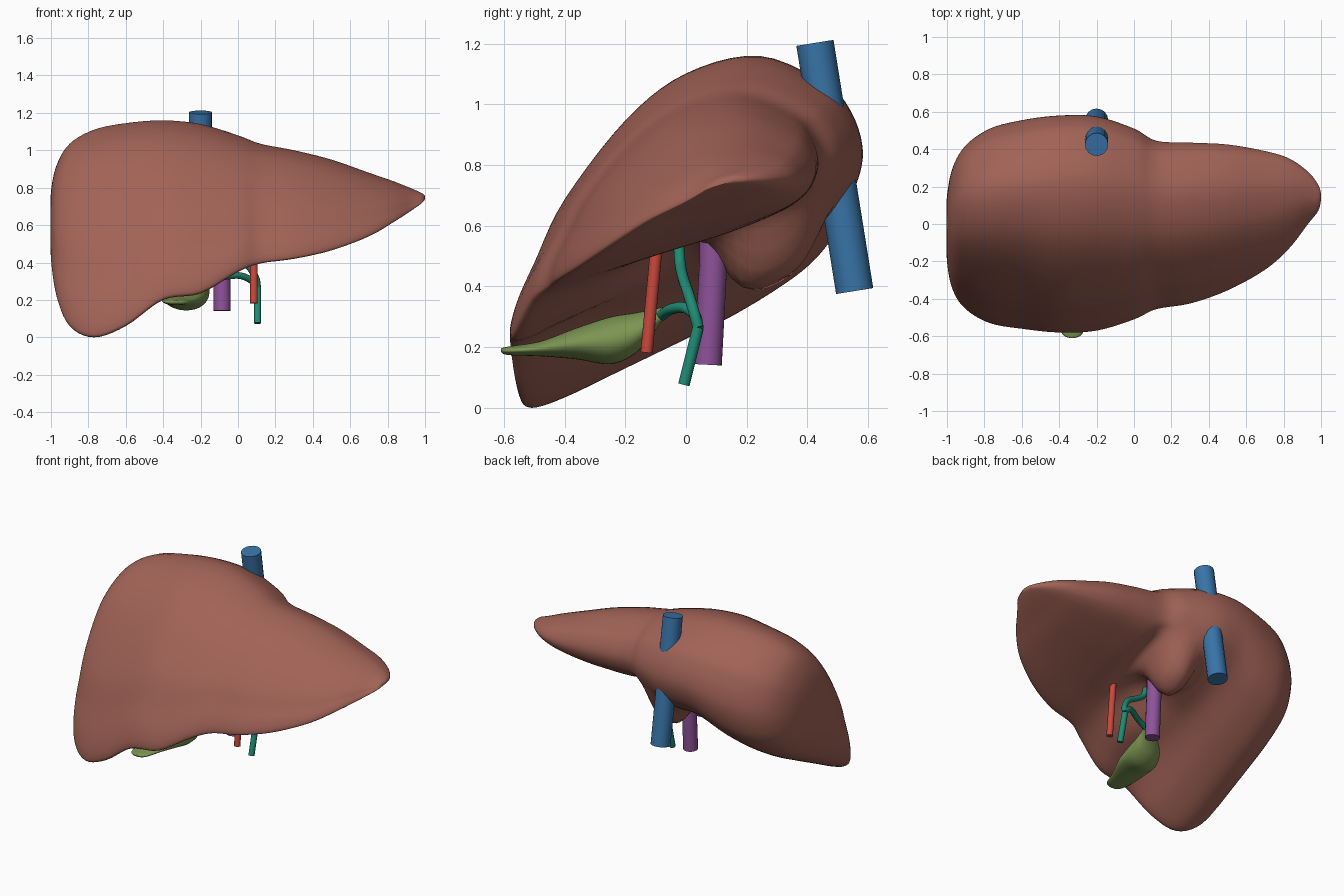
import bpy, bmesh, math
from mathutils import Vector

if "Cube" in bpy.data.objects:
    bpy.data.objects.remove(bpy.data.objects["Cube"], do_unlink=True)


def material(name, rgb):
    mat = bpy.data.materials.new(name)
    mat.use_nodes = True
    mat.diffuse_color = (*rgb, 1)
    bsdf = next(n for n in mat.node_tree.nodes if n.type == 'BSDF_PRINCIPLED')
    bsdf.inputs["Base Color"].default_value = (*rgb, 1)
    return mat


def spline(points, steps, closed=False):
    """Smooth Catmull-Rom samples through points of any dimension."""
    pts = [Vector(p) for p in points]
    count = len(pts)

    def at(i):
        return pts[i % count] if closed else pts[max(0, min(count - 1, i))]

    out = []
    for i in range(count if closed else count - 1):
        a, b, c, d = (at(i + k) for k in (-1, 0, 1, 2))
        for s in range(steps):
            t = s / steps
            out.append(b + (c - a) * (t / 2) + (a * 2 - b * 5 + c * 4 - d) * (t * t / 2)
                       + (b * 3 - a - c * 3 + d) * (t ** 3 / 2))
    if not closed:
        out.append(pts[-1])
    return out


def smooth(obj, angle):
    bpy.ops.object.select_all(action='DESELECT')
    obj.select_set(True)
    bpy.context.view_layer.objects.active = obj
    bpy.ops.object.shade_smooth_by_angle(angle=math.radians(angle))


def loft(name, rings, mat):
    """Skin a list of equal rings and close both ends with a fan."""
    bm = bmesh.new()
    loops = [[bm.verts.new(p) for p in ring] for ring in rings]
    n = len(loops[0])
    for lower, upper in zip(loops, loops[1:]):
        for i in range(n):
            j = (i + 1) % n
            bm.faces.new((lower[i], lower[j], upper[j], upper[i]))
    for end in (loops[0], loops[-1]):
        hub = bm.verts.new(sum((v.co for v in end), Vector()) / n)
        for i in range(n):
            bm.faces.new((end[i], end[(i + 1) % n], hub))
    bmesh.ops.recalc_face_normals(bm, faces=bm.faces)
    mesh = bpy.data.meshes.new(name)
    bm.to_mesh(mesh)
    bm.free()
    mesh.materials.append(mat)
    obj = bpy.data.objects.new(name, mesh)
    bpy.context.collection.objects.link(obj)
    smooth(obj, 80)


def tube(name, path, radius, mat):
    """Round vessel with flat cut ends."""
    curve = bpy.data.curves.new(name, 'CURVE')
    curve.dimensions = '3D'
    curve.bevel_depth = radius
    curve.bevel_resolution = 6
    curve.use_fill_caps = True
    line = curve.splines.new('POLY')
    line.points.add(len(path) - 1)
    for point, co in zip(line.points, path):
        point.co = (*co, 1)
    curve.materials.append(mat)
    obj = bpy.data.objects.new(name, curve)
    bpy.context.collection.objects.link(obj)
    bpy.ops.object.select_all(action='DESELECT')
    obj.select_set(True)
    bpy.context.view_layer.objects.active = obj
    bpy.ops.object.convert(target='MESH')
    smooth(bpy.context.object, 40)


def bump(x, y, cx, cy, rx, ry, power=1):
    """Rounded hill; a higher power gives a flatter crown."""
    return math.exp(-(((x - cx) / rx) ** 2 + ((y - cy) / ry) ** 2) ** power)


liver_brown = material("liver brown", (0.36, 0.125, 0.095))
vein_blue = material("vein blue", (0.04, 0.175, 0.39))
portal_purple = material("portal purple", (0.27, 0.085, 0.32))
artery_red = material("artery red", (0.58, 0.065, 0.045))
duct_teal = material("duct teal", (0.014, 0.26, 0.17))
bladder_green = material("bladder green", (0.2, 0.3, 0.085))

# Liver: one side profile, stretched to the extents at each station
# Upper surface from front edge to back, then the sloping underside
UPPER = [(.02, 0), (0, .035), (.02, .14), (.07, .28), (.155, .5), (.33, .78), (.5, .94),
         (.71, 1), (.9, .9), (.97, .8), (1, .67), (.98, .55)]
UNDER = [(.93, .46), (.84, .38), (.67, .28), (.5, .2), (.3, .11), (.12, .03)]
# x, front y, back y, bottom z, top z
STATIONS = [
    (-1, -.05, .05, .55, .65), (-1, -.2, .15, .42, .78), (-.97, -.35, .3, .22, .92),
    (-.9, -.455, .42, .06, 1.035), (-.77, -.53, .51, 0, 1.11), (-.6, -.56, .555, .06, 1.145),
    (-.4, -.58, .58, .2, 1.16), (-.2, -.57, .575, .235, 1.14), (0, -.51, .51, .35, 1.08),
    (.12, -.455, .445, .395, 1.035), (.3, -.425, .435, .42, 1), (.5, -.355, .425, .465, .95),
    (.7, -.245, .39, .54, .88), (.83, -.13, .35, .615, .835), (.93, 0, .28, .68, .795),
    (.985, .07, .21, .72, .77), (1, .13, .16, .74, .755)]
STEPS = 5
profile = spline(UPPER + UNDER, STEPS, closed=True)
first_under = (len(UPPER) - 1) * STEPS
rings = []
for x, front, back, low, high in spline(STATIONS, STEPS):
    ring = []
    for i, (u, v) in enumerate(profile):
        y = front + (back - front) * u
        z = low + (high - low) * v
        if i > first_under:
            # Hollow at the vessels, bladder bed, small back lobe, cleft beside it
            fade = min(1, (i - first_under) / STEPS, (len(profile) - i) / STEPS)
            z += fade * (.1 * bump(x, y, -.1, -.04, .17, .16)
                         + .03 * bump(x, y, -.27, -.3, .12, .2)
                         - .16 * bump(x, y, -.07, .28, .11, .17, 2)
                         + .04 * bump(x, y, .1, .2, .05, .2))
        ring.append(Vector((x, y, z)))
    rings.append(ring)
loft("liver", rings, liver_brown)

# Gallbladder: flattened fundus in front, full body, narrow neck
# x, y, z, half width, half height
BLADDER = [(-.33, -.61, .19, .012, .006), (-.33, -.585, .188, .055, .014),
           (-.32, -.48, .195, .085, .025), (-.295, -.36, .212, .112, .052),
           (-.275, -.25, .222, .115, .078), (-.25, -.17, .245, .098, .068),
           (-.21, -.11, .285, .06, .04), (-.15, -.07, .315, .018, .018)]
angles = [math.tau * k / 32 for k in range(32)]
rings = [[Vector((x + wide * math.cos(a), y, z + tall * math.sin(a))) for a in angles]
         for x, y, z, wide, tall in spline(BLADDER, 5)]
loft("gallbladder", rings, bladder_green)

# Vessels
tube("vena_cava", [(-.2, .556, .385), (-.2, .425, 1.203)], .062, vein_blue)
tube("portal_vein", [(-.085, .072, .142), (-.085, .09, .48), (-.085, .09, .64)], .046,
     portal_purple)
tube("hepatic_artery", [(.085, -.13, .182), (.085, -.1, .5), (.085, -.09, .6)], .02, artery_red)

# Bile ducts
joint = (.105, .04, .265)
tube("bile_duct", [(.105, -.007, .076), joint], .019, duct_teal)
tube("hepatic_duct", spline([joint, (.095, .025, .32), (.05, .005, .385), (-.02, -.01, .43),
                             (-.09, -.02, .48), (-.12, -.025, .56)], 6), .018, duct_teal)
tube("cystic_duct", spline([joint, (.07, .03, .305), (.01, -.005, .33), (-.07, -.05, .325),
                            (-.16, -.08, .305)], 6), .018, duct_teal)
